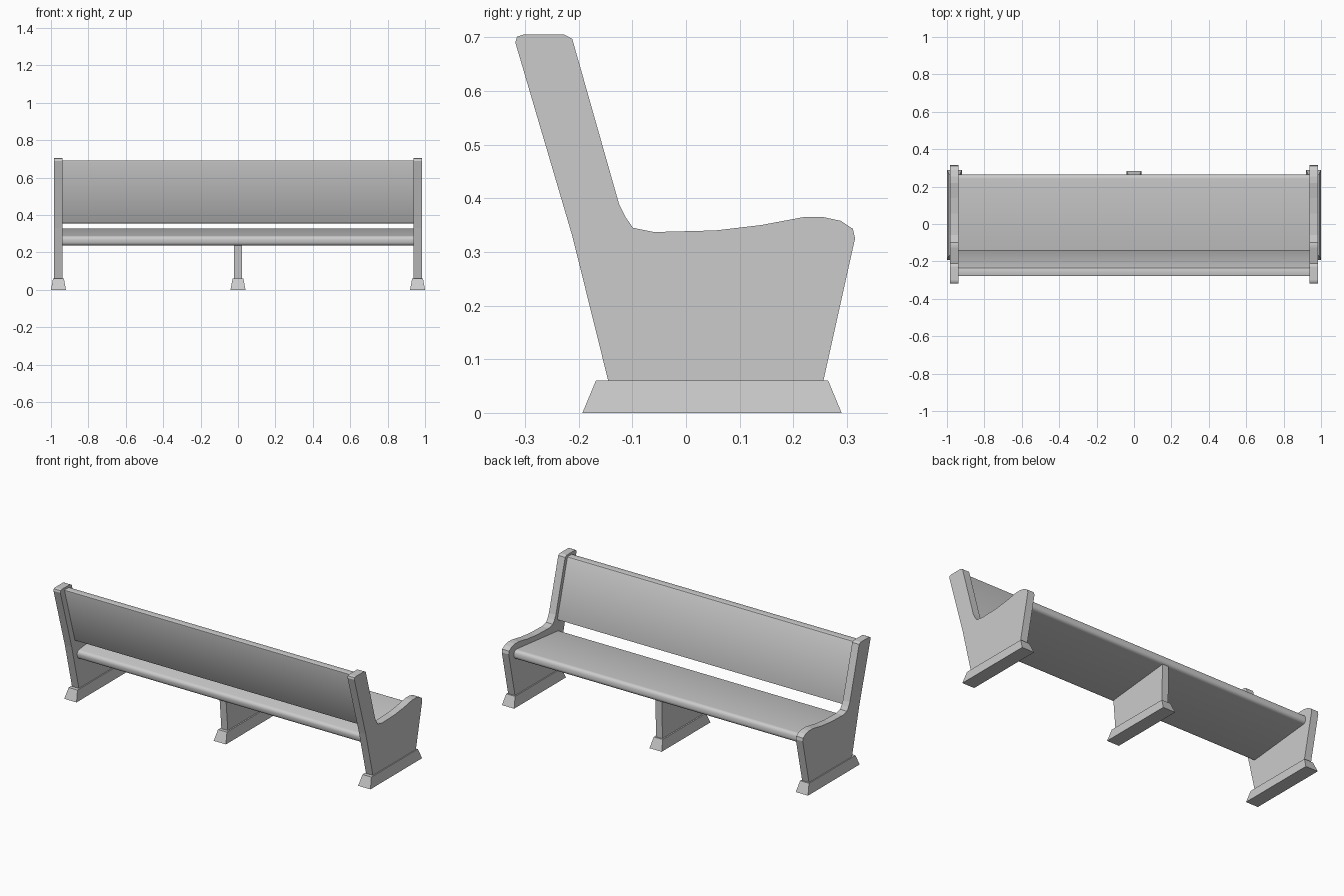
import bpy, bmesh

if "Cube" in bpy.data.objects:
    bpy.data.objects.remove(bpy.data.objects["Cube"])


def extrude_profile(name, profile, x0, x1):
    """Extrude a (y, z) outline from x0 to x1."""
    bm = bmesh.new()
    face = bm.faces.new([bm.verts.new((x0, y, z)) for y, z in profile])
    ext = bmesh.ops.extrude_face_region(bm, geom=[face])
    verts = [v for v in ext["geom"] if isinstance(v, bmesh.types.BMVert)]
    bmesh.ops.translate(bm, verts=verts, vec=(x1 - x0, 0, 0))
    return finish(name, bm)


def tapered_foot(name, x, y0, y1, h=0.06, inset=0.025):
    """Plinth block that narrows towards the top."""
    bm = bmesh.new()
    bmesh.ops.create_cube(bm, size=1)
    for v in bm.verts:
        top = v.co.z > 0
        v.co.x = x + (0.029 if top else 0.04) * (1 if v.co.x > 0 else -1)
        if v.co.y > 0:
            v.co.y = y1 - (inset if top else 0)
        else:
            v.co.y = y0 + (inset if top else 0)
        v.co.z = h if top else 0
    return finish(name, bm)


def finish(name, bm):
    bmesh.ops.recalc_face_normals(bm, faces=bm.faces)
    mesh = bpy.data.meshes.new(name)
    bm.to_mesh(mesh)
    bm.free()
    obj = bpy.data.objects.new(name, mesh)
    bpy.context.collection.objects.link(obj)
    return obj


def round_edges(obj, width, segments):
    """Bevel the long edges (those running along x) and smooth them."""
    bm = bmesh.new()
    bm.from_mesh(obj.data)
    edges = [e for e in bm.edges if abs(e.verts[0].co.x - e.verts[1].co.x) > 1]
    bmesh.ops.bevel(bm, geom=edges, offset=width, segments=segments,
                    profile=0.5, affect='EDGES')
    bm.to_mesh(obj.data)
    bm.free()
    bpy.ops.object.select_all(action='DESELECT')
    obj.select_set(True)
    bpy.context.view_layer.objects.active = obj
    bpy.ops.object.shade_smooth_by_angle()


# End panels with raked back and curved armrest
end_profile = [
    (-0.145, 0.06), (-0.212, 0.33), (-0.318, 0.69), (-0.315, 0.701),
    (-0.303, 0.705), (-0.227, 0.705), (-0.212, 0.697), (-0.125, 0.39),
    (-0.112, 0.364), (-0.099, 0.345), (-0.06, 0.337), (0.055, 0.34),
    (0.14, 0.35), (0.22, 0.365), (0.255, 0.365), (0.288, 0.358),
    (0.311, 0.343), (0.315, 0.325), (0.256, 0.06),
]
for side, s in (("left", -1), ("right", 1)):
    extrude_profile(side + "_end_panel", end_profile, s * 0.938, s * 0.983)
    tapered_foot(side + "_foot", s * 0.96, -0.193, 0.29)

# Middle support
extrude_profile("middle_leg", [(-0.125, 0.06), (-0.142, 0.245),
                               (0.255, 0.285), (0.25, 0.06)], -0.021, 0.021)
tapered_foot("middle_foot", 0, -0.17, 0.284)

# Seat board, tilted back, with rounded edges
seat = extrude_profile("seat", [(-0.158, 0.235), (-0.163, 0.287),
                                (0.262, 0.331), (0.268, 0.279)], -0.94, 0.94)
round_edges(seat, 0.02, 4)

# Leaning backrest board
back = extrude_profile("backrest", [(-0.181, 0.355), (-0.28, 0.692),
                                    (-0.234, 0.692), (-0.138, 0.355)], -0.94, 0.94)
round_edges(back, 0.006, 2)
